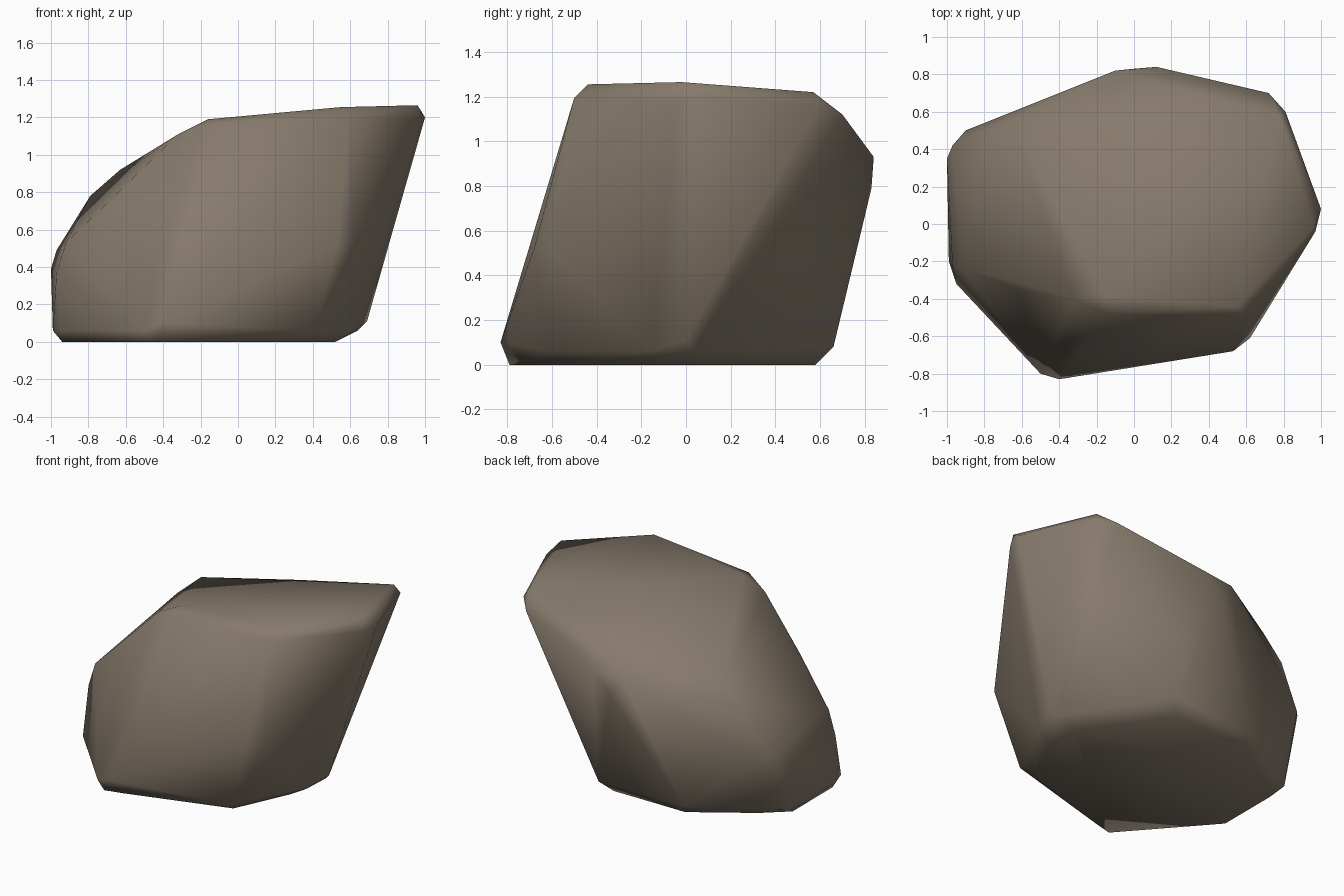
import bpy, bmesh

# Single stone colour
stone = bpy.data.materials.new("brown_stone")
stone.diffuse_color = (0.24, 0.195, 0.148, 1)

# Corner points of the boulder; close pairs form its chipped edges
corners = [
    # top rim
    (-0.16, -0.39, 1.19), (-0.14, -0.48, 1.165), (0.55, -0.44, 1.255),
    (0.60, -0.50, 1.195), (0.96, -0.02, 1.265), (1.00, 0.08, 1.20),
    (0.97, -0.04, 1.18), (0.78, 0.57, 1.22), (0.81, 0.60, 1.16),
    (0.72, 0.70, 1.12),
    # back shoulder
    (0.12, 0.84, 0.93), (-0.10, 0.82, 0.92), (0.00, 0.83, 0.79),
    (-0.63, 0.50, 0.92), (-0.79, 0.48, 0.78),
    # left ridge and side
    (-0.32, -0.40, 1.11), (-0.62, -0.35, 0.785), (-0.92, -0.23, 0.53),
    (-0.97, -0.23, 0.37), (-0.90, 0.50, 0.46), (-0.97, 0.42, 0.49),
    (-1.00, 0.35, 0.39), (-0.99, 0.27, 0.06), (-0.99, -0.20, 0.06),
    (-0.95, -0.32, 0.06),
    # front
    (-0.40, -0.83, 0.10), (-0.50, -0.80, 0.06), (0.53, -0.68, 0.52),
    (0.62, -0.61, 0.53),
    # right and back foot
    (0.41, -0.61, 0.06), (0.63, -0.16, 0.06),
    (0.69, 0.00, 0.11), (0.64, 0.04, 0.06), (0.20, 0.66, 0.08),
    (-0.42, 0.63, 0.06), (-0.85, 0.38, 0.06),
    # flat underside
    (0.35, -0.55, 0.0), (0.52, -0.18, 0.0), (0.52, 0.04, 0.0),
    (0.14, 0.58, 0.0), (-0.40, 0.58, 0.0), (-0.78, 0.33, 0.0),
    (-0.94, 0.19, 0.0), (-0.94, -0.24, 0.0), (-0.46, -0.79, 0.0),
    (-0.34, -0.76, 0.0),
]

# Wrap the corners in one closed shell
bm = bmesh.new()
for p in corners:
    bm.verts.new(p)
hull = bmesh.ops.convex_hull(bm, input=bm.verts[:])
loose = {g for g in hull["geom_interior"] + hull["geom_unused"]
         if isinstance(g, bmesh.types.BMVert)}
bmesh.ops.delete(bm, geom=list(loose), context="VERTS")
bmesh.ops.recalc_face_normals(bm, faces=bm.faces[:])
for f in bm.faces:
    f.smooth = True

mesh = bpy.data.meshes.new("boulder")
bm.to_mesh(mesh)
bm.free()
mesh.materials.append(stone)
boulder = bpy.data.objects.new("boulder", mesh)
bpy.context.collection.objects.link(boulder)
